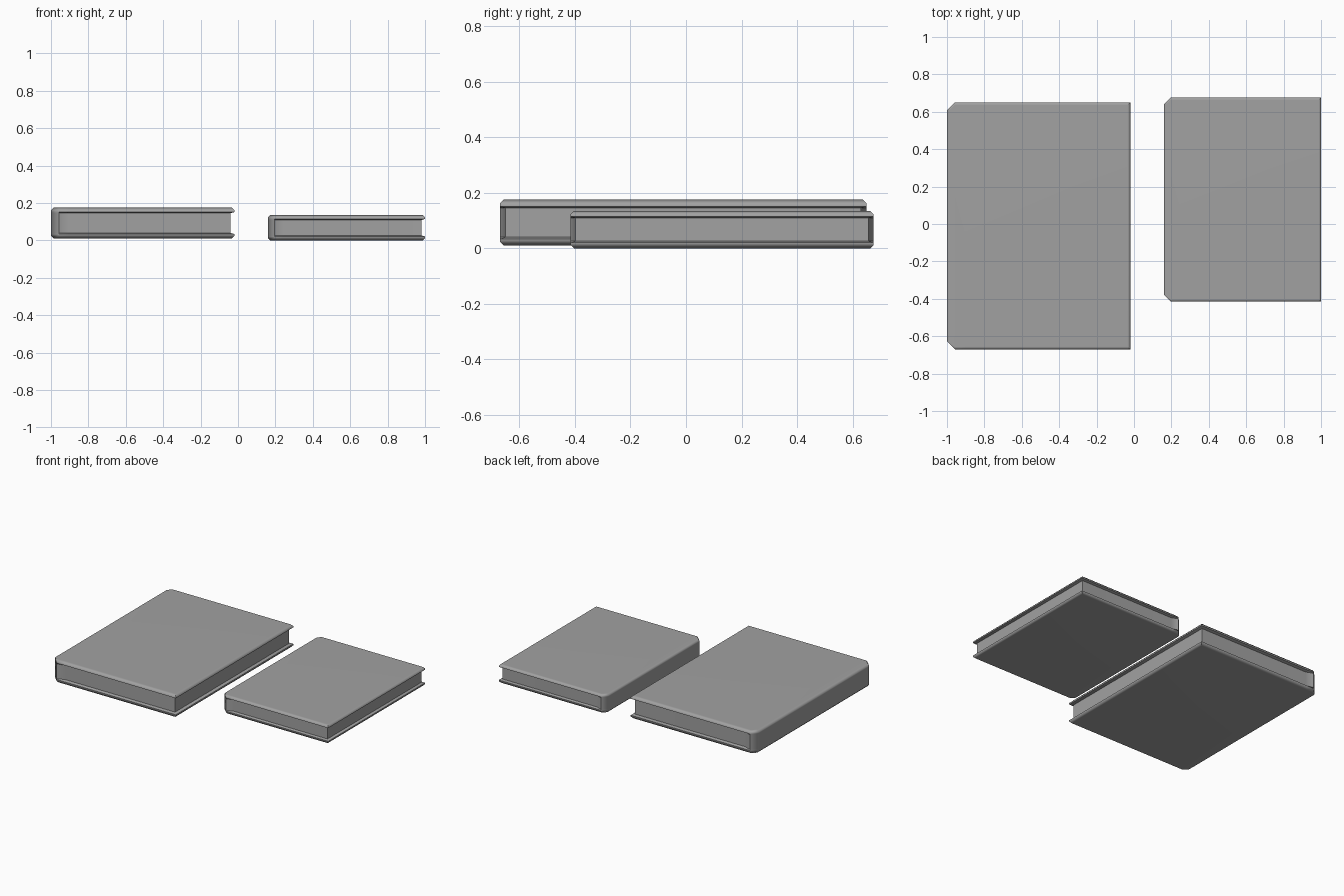
import bpy
import bmesh
from math import radians

cube = bpy.data.objects.get("Cube")
if cube:
    bpy.data.objects.remove(cube, do_unlink=True)

grey = bpy.data.materials.new("plain grey")
grey.use_nodes = True
grey.diffuse_color = (0.36, 0.36, 0.36, 1)
shader = grey.node_tree.nodes["Principled BSDF"]
shader.inputs["Base Color"].default_value = grey.diffuse_color
shader.inputs["Roughness"].default_value = 0.6


def outline(x0, x1, y0, y1, corner, spine, inset=0.0, recess=0.0):
    """Plan of the book: clipped spine corners on -x, square corners on +x.
    The recess pulls in the three page edges but leaves the spine alone."""
    a0, b0, b1 = x0 + inset, y0 + inset, y1 - inset
    right = x1 - inset - recess
    return [
        (a0, y0 + corner), (x0 + corner, b0),
        (x0 + spine, b0 + recess), (right, b0 + recess),
        (right, b1 - recess), (x0 + spine, b1 - recess),
        (x0 + corner, b1), (a0, y1 - corner),
    ]


def make_book(name, x, y, z, corner, spine, cover, bevel, recess):
    base = (*x, *y, corner, spine)
    rim = outline(*base)
    face = outline(*base, inset=bevel)
    pages = outline(*base, recess=recess)
    lip = cover * 0.8
    low, high = z
    # Stack of plan sections from the back cover to the front cover
    stack = [
        (face, low), (rim, low + bevel), (rim, low + lip), (pages, low + cover),
        (pages, high - cover), (rim, high - lip), (rim, high - bevel), (face, high),
    ]
    bm = bmesh.new()
    rings = [[bm.verts.new((px, py, h)) for px, py in plan] for plan, h in stack]
    for a, b in zip(rings, rings[1:]):
        n = len(a)
        for i in range(n):
            j = (i + 1) % n
            bm.faces.new((a[i], a[j], b[j], b[i]))
    bm.faces.new(rings[0][::-1])
    bm.faces.new(rings[-1])
    bmesh.ops.recalc_face_normals(bm, faces=bm.faces[:])

    mesh = bpy.data.meshes.new(name)
    bm.to_mesh(mesh)
    bm.free()
    mesh.materials.append(grey)
    book = bpy.data.objects.new(name, mesh)
    bpy.context.collection.objects.link(book)
    bpy.ops.object.select_all(action="DESELECT")
    book.select_set(True)
    bpy.context.view_layer.objects.active = book
    bpy.ops.object.shade_smooth_by_angle(angle=radians(50))
    weighted = book.modifiers.new("Flat covers", "WEIGHTED_NORMAL")
    weighted.keep_sharp = True


# Two closed books lying side by side, spines towards -x
make_book("large_book", (-1.0, -0.02), (-0.67, 0.65), (0.01, 0.175),
          corner=0.042, spine=0.095, cover=0.03, bevel=0.014, recess=0.02)
make_book("small_book", (0.16, 1.0), (-0.415, 0.675), (0.0, 0.135),
          corner=0.036, spine=0.082, cover=0.026, bevel=0.012, recess=0.018)
